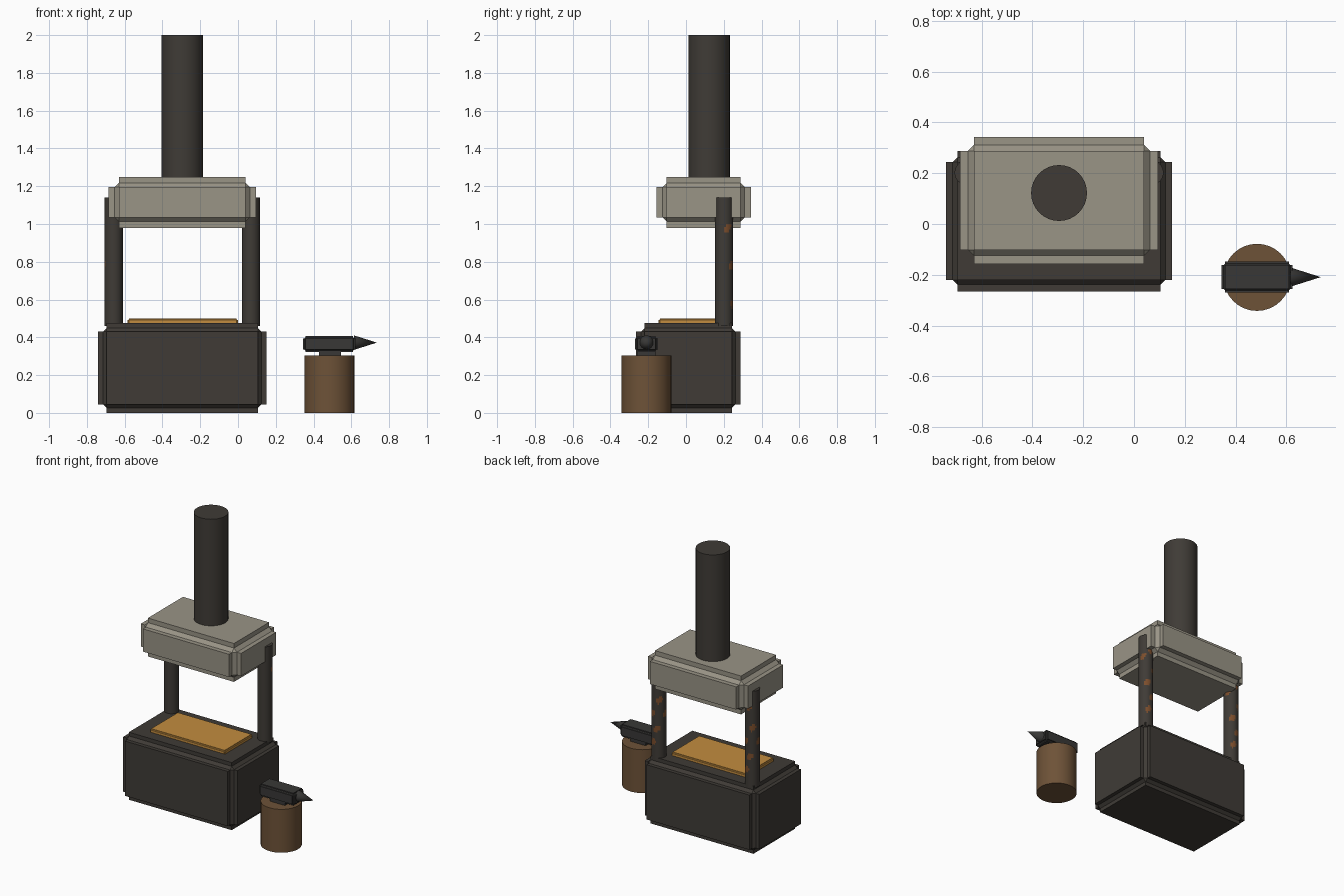
import bpy, bmesh, math
from mathutils import Matrix, Vector

old = bpy.data.objects.get("Cube")
if old:
    bpy.data.objects.remove(old, do_unlink=True)


def material(name, rgb):
    mat = bpy.data.materials.new(name)
    mat.use_nodes = True
    mat.diffuse_color = (*rgb, 1)
    mat.node_tree.nodes["Principled BSDF"].inputs["Base Color"].default_value = (*rgb, 1)
    return mat


iron = material("dark iron", (0.05, 0.044, 0.037))
steel = material("anvil steel", (0.04, 0.039, 0.037))
stone = material("grey stone", (0.32, 0.297, 0.24))
wood = material("brown wood", (0.155, 0.085, 0.039))
ember = material("glowing ember", (0.54, 0.265, 0.05))
rust = material("rust", (0.2, 0.075, 0.025))


def finish(name, bm, mats, smooth=False):
    bmesh.ops.recalc_face_normals(bm, faces=bm.faces)
    mesh = bpy.data.meshes.new(name)
    bm.to_mesh(mesh)
    bm.free()
    obj = bpy.data.objects.new(name, mesh)
    bpy.context.collection.objects.link(obj)
    for mat in mats:
        mesh.materials.append(mat)
    if smooth:
        bpy.ops.object.select_all(action='DESELECT')
        obj.select_set(True)
        bpy.context.view_layer.objects.active = obj
        bpy.ops.object.shade_smooth_by_angle(angle=math.radians(30))
    return obj


def block(name, low, high, mat, groove=0):
    """Box between two corners, with stepped-in edges when groove is set."""
    low, high = Vector(low), Vector(high)
    bm = bmesh.new()
    bmesh.ops.create_cube(bm, size=1, matrix=Matrix.Translation((low + high) / 2)
                          @ Matrix.Diagonal((*(high - low), 1)))
    if groove:
        bmesh.ops.bevel(bm, geom=bm.edges[:], offset=groove, offset_type='OFFSET',
                        segments=3, profile=0, affect='EDGES')
    return finish(name, bm, [mat])


def upright(x, y, radius, bottom, top, sides):
    """Cylinder mesh standing between two heights."""
    bm = bmesh.new()
    bmesh.ops.create_cone(bm, cap_ends=True, segments=sides, radius1=radius, radius2=radius,
                          depth=top - bottom,
                          matrix=Matrix.Translation((x, y, (bottom + top) / 2)))
    return bm


# Forge hearth, hood and chimney
block("hearth_base", (-0.74, -0.265, 0), (0.15, 0.288, 0.475), iron, 0.045)
block("hood", (-0.685, -0.157, 0.98), (0.095, 0.343, 1.25), stone, 0.055)
finish("chimney", upright(-0.295, 0.122, 0.11, 1.2, 2, 32), [iron], True)

# Bed of embers
block("ember_bed", (-0.585, -0.145, 0.47), (0, 0.165, 0.5), ember, 0.007)

# Posts, with rust patches given as (angle, height)
patches = [(25, 0.98), (60, 0.78), (68, 0.58), (100, 1.03), (125, 0.88),
           (105, 0.68), (180, 0.78)]
for side, x in (("right", -0.658), ("left", 0.068)):
    cy = 0.202
    bm = upright(x, cy, 0.048, 0.46, 1.14, 32)
    for i in range(1, 46):
        bmesh.ops.bisect_plane(bm, geom=bm.verts[:] + bm.edges[:] + bm.faces[:],
                               plane_co=(0, 0, 0.46 + i * 0.015), plane_no=(0, 0, 1))
    for face in bm.faces:
        c = face.calc_center_median()
        angle = math.degrees(math.atan2(c.y - cy, c.x - x))
        for a, z in patches:
            across = (angle - a + 180) % 360 - 180
            if (across / 28) ** 2 + ((c.z - z - across * 0.0003) / 0.022) ** 2 < 1:
                face.material_index = 1
    finish(side + "_post", bm, [iron, rust], True)

# Anvil on its stump
finish("stump", upright(0.484, -0.21, 0.132, 0, 0.305, 32), [wood], True)
block("anvil_foot", (0.428, -0.258, 0.3), (0.545, -0.162, 0.33), steel)
block("anvil_body", (0.345, -0.269, 0.322), (0.623, -0.148, 0.408), steel, 0.013)
bm = bmesh.new()
bmesh.ops.create_cone(bm, cap_ends=True, segments=24, radius1=0.038, radius2=0, depth=0.12,
                      matrix=Matrix.Translation((0.675, -0.209, 0.372))
                      @ Matrix.Rotation(math.pi / 2, 4, 'Y'))
finish("anvil_horn", bm, [steel], True)
